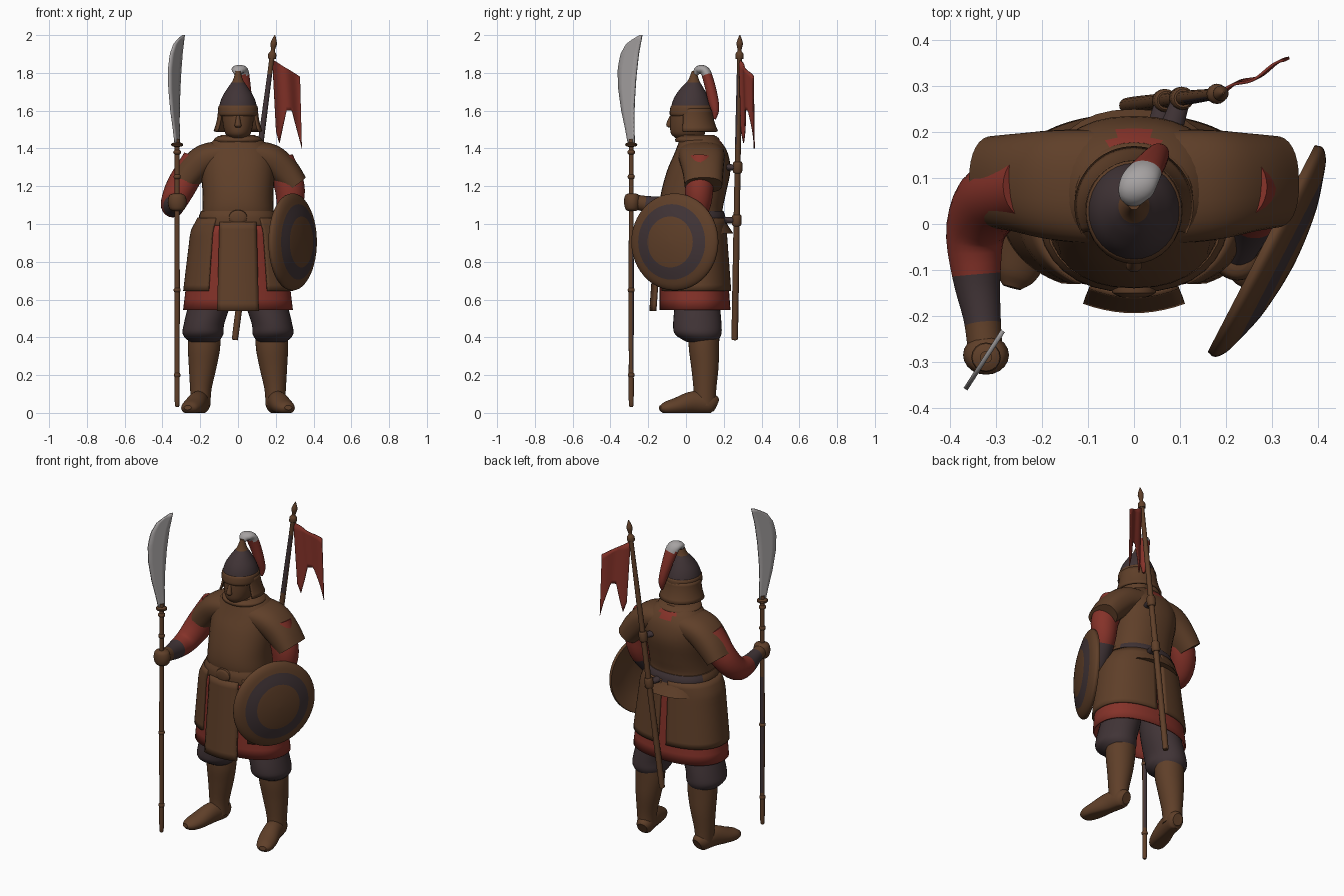
import bpy, bmesh, math
from mathutils import Vector as V

def mat(name, c):
    m = bpy.data.materials.new(name)
    m.diffuse_color = (*c, 1)
    return m

BROWN = mat("leather_brown", (0.115, 0.05, 0.022))
DARK = mat("dark_iron", (0.052, 0.034, 0.037))
RED = mat("red_cloth", (0.235, 0.032, 0.022))
STEEL = mat("pale_steel", (0.38, 0.36, 0.36))

def finish(name, bm, mats, rule=None, thick=0):
    bmesh.ops.recalc_face_normals(bm, faces=bm.faces)
    me = bpy.data.meshes.new(name)
    if rule:
        for f in bm.faces:
            f.material_index = rule(f.calc_center_median(), f.normal)
    bm.to_mesh(me)
    bm.free()
    for m in mats:
        me.materials.append(m)
    ob = bpy.data.objects.new(name, me)
    bpy.context.collection.objects.link(ob)
    if thick:
        s = ob.modifiers.new("thickness", 'SOLIDIFY')
        s.thickness, s.offset = thick, 0
    return ob

def spline(pts, steps):
    # Catmull-Rom through tuples of any length
    out, n = [], len(pts)
    for i in range(n - 1):
        p0, p1, p2, p3 = (pts[max(0, min(n - 1, i + k))] for k in (-1, 0, 1, 2))
        for s in range(steps):
            t = s / steps
            out.append([0.5 * (2*b + (c-a)*t + (2*a-5*b+4*c-d)*t*t + (3*b-a-3*c+d)*t**3)
                        for a, b, c, d in zip(p0, p1, p2, p3)])
    return out + [list(pts[-1])]

def loft(name, pts, mats, rule=None, axis=None, side=(1, 0, 0), sq=2, steps=4, n=32, floor=False):
    # elliptical rings (x, y, z, ra, rb) swept along a path
    P = spline(pts, steps)
    bm, rings = bmesh.new(), []
    for i, p in enumerate(P):
        a, b = P[max(0, i - 1)], P[min(len(P) - 1, i + 1)]
        t = V(axis) if axis else V(b[:3]) - V(a[:3])
        t.normalize()
        u = V(side)
        u = (u - t * u.dot(t)).normalized()
        w = t.cross(u)
        ring = []
        for k in range(n):
            an = 2 * math.pi * k / n
            c, s = (math.copysign(abs(q) ** (2 / sq), q) for q in (math.cos(an), math.sin(an)))
            co = V(p[:3]) + u * c * max(p[3], .001) + w * s * max(p[4], .001)
            if floor:
                co.z = max(co.z, 0)
            ring.append(bm.verts.new(co))
        rings.append(ring)
    for r, q in zip(rings, rings[1:]):
        for k in range(n):
            bm.faces.new((r[k], r[(k+1) % n], q[(k+1) % n], q[k]))
    bm.faces.new(rings[0])
    bm.faces.new(rings[-1])
    return finish(name, bm, mats, rule)

def sheet(name, f, nu, nv, thick, mats, rule=None):
    # thickened surface from f(u, v)
    bm = bmesh.new()
    g = [[bm.verts.new(f(i / nu, j / nv)) for j in range(nv + 1)] for i in range(nu + 1)]
    for i in range(nu):
        for j in range(nv):
            bm.faces.new((g[i][j], g[i+1][j], g[i+1][j+1], g[i][j+1]))
    return finish(name, bm, mats, rule, thick)

def lerp(tab, x):
    for (x0, y0), (x1, y1) in zip(tab, tab[1:]):
        if x <= x1:
            return y0 + (y1 - y0) * (x - x0) / (x1 - x0)
    return tab[-1][1]

UP = (0, 0, 1)

# torso armour, with a red patch at the nape
loft("torso", [(0, .08, .95, .19, .17), (0, .03, 1.05, .19, .165), (0, .037, 1.15, .187, .172),
     (0, .067, 1.28, .195, .168), (0, .08, 1.37, .19, .143), (0, .075, 1.43, .145, .115),
     (0, .06, 1.47, .09, .09)], [BROWN, RED],
     lambda c, n: int(1.41 < c.z < 1.455 and abs(c.x) < .05 and c.y > .1), UP, sq=2.3)
loft("collar", [(0, .06, 1.435, .125, .115), (0, .06, 1.45, .127, .117), (0, .06, 1.465, .105, .1)],
     [BROWN], axis=UP)
# belt and buckle
loft("belt", [(0, .03, .985, .195, .17), (0, .03, 1.0, .207, .178), (0, .03, 1.04, .207, .178),
     (0, .03, 1.07, .195, .168)], [BROWN, DARK], lambda c, n: int(c.y > .1), UP, sq=2.3)
loft("buckle", [(0, -.13, 1.035, .05, .04), (0, -.15, 1.035, .047, .038), (0, -.158, 1.035, .03, .025)],
     [BROWN], axis=(0, -1, 0), steps=2)

# skirts
def skirt(a, z, off=0):
    t = (1.02 - z) / .47
    k = min(1, .86 + .14 * (1.04 - z) / .08)
    rx, y0, y1 = (.228 + .057 * t) * k + off, -.135 - off, .195 + .035 * t + off
    c, s = (math.copysign(abs(q) ** .87, q) for q in (math.cos(a), math.sin(a)))
    return V((rx * s, (y0 + y1) / 2 - (y1 - y0) / 2 * c, z))

sheet("red_underskirt", lambda u, v: skirt(u * 2 * math.pi, 1.0 - .455 * v), 64, 8, .01, [RED])
for s, nm in ((-1, "right"), (1, "left")):
    sheet(nm + "_skirt_panel", lambda u, v: skirt(s * math.radians(30 + 146 * u), 1.03 - .385 * v, .009),
          40, 12, .016, [BROWN])
sheet("front_apron", lambda u, v: V(((u * 2 - 1) * (.095 + .013 * v),
      -.152 - .033 * v + .02 * (u * 2 - 1) ** 2, 1.01 - .47 * v)), 10, 12, .018, [BROWN])

for s, nm in ((-1, "right"), (1, "left")):
    # breeches, boots and feet
    loft(nm + "_breeches", [(s*.12, .06, .72, .1, .12), (s*.15, .06, .58, .11, .12), (s*.18, .06, .47, .107, .128),
         (s*.185, .065, .415, .107, .122), (s*.18, .085, .375, .075, .08)], [DARK], axis=UP)
    loft(nm + "_boot", [(s*.178, .095, .42, .085, .082), (s*.18, .095, .34, .085, .08), (s*.187, .1, .24, .073, .072),
         (s*.197, .1, .12, .056, .06), (s*.197, .098, .04, .052, .06)], [BROWN], axis=UP)
    loft(nm + "_foot", [(s*.188, .16, .04, .03, .035), (s*.193, .13, .05, .048, .055), (s*.212, .04, .055, .052, .06),
         (s*.238, -.05, .035, .056, .045), (s*.258, -.11, .026, .045, .032), (s*.266, -.138, .028, .02, .012)],
         [BROWN], side=(1, .25 * s, 0), floor=True)
    # shoulder guards
    loft(nm + "_shoulder_guard", [(s*.07, .08, 1.37, .125, .07), (s*.17, .085, 1.345, .12, .08),
         (s*.245, .09, 1.28, .108, .08), (s*.305, .092, 1.205, .1, .068)], [BROWN], side=(0, 1, 0), sq=2.4)

# arms and hands
loft("right_arm", [(-.22, .08, 1.34, .075, .075), (-.3, .06, 1.2, .08, .078), (-.343, -.01, 1.11, .066, .068),
     (-.343, -.11, 1.095, .053, .055), (-.331, -.2, 1.105, .041, .043), (-.325, -.26, 1.115, .038, .04)],
     [RED, DARK, BROWN], lambda c, n: 0 if c.y > -.105 else 1 if c.y > -.215 else 2, side=(1, 0, .3))
loft("left_arm", [(.22, .08, 1.34, .075, .075), (.272, .07, 1.2, .08, .076), (.272, .06, 1.09, .068, .066),
     (.25, .0, .98, .052, .052), (.225, -.06, .91, .04, .04)],
     [RED, DARK, BROWN], lambda c, n: 0 if c.z > 1.03 else 1 if c.z > .93 else 2, side=(1, 0, .3))
for nm, x, y, z in (("right_hand", -.322, -.285, 1.115), ("left_hand", .225, -.08, .89)):
    loft(nm, [(x, y, z - .047, .02, .02), (x, y, z - .035, .04, .036), (x, y, z, .05, .043),
         (x, y, z + .035, .042, .038), (x, y, z + .047, .02, .02)], [BROWN], axis=UP, n=20)

# head
loft("head", [(0, .05, 1.42, .06, .06), (0, .02, 1.455, .05, .075), (0, .01, 1.48, .068, .09),
     (0, .01, 1.53, .08, .094), (0, .015, 1.6, .085, .095)], [BROWN], axis=UP)
loft("nose", [(0, -.07, 1.575, .01, .015), (0, -.085, 1.54, .014, .016), (0, -.09, 1.52, .018, .014),
     (0, -.08, 1.51, .01, .01)], [BROWN], axis=UP, n=12)
# helmet, brow band and neck guard
loft("helmet", [(0, .028, 1.58, .1, .105), (0, .028, 1.62, .1, .106), (0, .028, 1.67, .085, .09),
     (0, .033, 1.72, .055, .06), (0, .04, 1.76, .028, .03), (0, .043, 1.81, .012, .012)],
     [DARK, BROWN], lambda c, n: int(c.z > 1.75), UP)
loft("brow_band", [(0, .028, 1.572, .1, .108), (0, .026, 1.585, .105, .113), (0, .028, 1.62, .104, .11),
     (0, .028, 1.63, .095, .1)], [BROWN], axis=UP)
def guard(u, v):
    a, r = math.radians(62 + 236 * u), .1 + .024 * v * v
    return V((r * math.sin(a), .032 + .008 * v - r * math.cos(a), 1.61 - .12 * v))
sheet("neck_guard", guard, 40, 6, .012, [BROWN])
# plume
loft("plume", [(0, .045, 1.785, .012, .012), (.0, .065, 1.815, .035, .022), (.015, .1, 1.81, .04, .026),
     (.03, .122, 1.75, .035, .028), (.047, .143, 1.66, .027, .028), (.056, .155, 1.6, .02, .02),
     (.058, .152, 1.555, .006, .006)], [RED, STEEL], lambda c, n: int(c.z > 1.79))

# round shield, turned outward
N = V((.888, -.46, 0))
O = V((.29, -.06, .905))
prof = [(.004, .045), (.13, .033), (.24, -.012), (.255, -.008), (.255, .006), (.235, .022), (.2, .034),
        (.135, .052), (.06, .062), (.004, .065)]
def ring_rule(c, n):
    d = c - O
    return int(.133 < (d - N * d.dot(N)).length < .2 and n.dot(N) > 0)
loft("shield", [(*(O + N * h), r, r) for r, h in prof], [BROWN, DARK], ring_rule, N, (0, 0, 1), steps=3, n=48)

# polearm: shaft, collars and curved blade
PX, PY = -.322, -.29
loft("polearm_shaft", [(PX, PY, z, r, r) for z, r in ((.035, .004), (.06, .013), (.3, .013), (.62, .014), (.95, .013),
     (1.45, .013))], [BROWN, DARK], lambda c, n: int(n.y > .3 and .2 < c.z < .95), UP, n=16)
for z, r in ((1.42, .03), (1.38, .02), (1.25, .018), (.65, .018), (.2, .017)):
    loft("polearm_collar", [(PX, PY, z - .012, .012, .012), (PX, PY, z - .006, r, r), (PX, PY, z + .006, r, r),
         (PX, PY, z + .012, .012, .012)], [BROWN], axis=UP, n=16, steps=2)
edge = [(1.43, -.02), (1.5, -.035), (1.6, -.06), (1.72, -.08), (1.82, -.083), (1.9, -.065), (1.96, -.025), (2, .055)]
spine = [(1.43, .02), (1.55, .017), (1.65, .02), (1.78, .03), (1.9, .046), (2, .068)]
def blade(u, v):
    z = 1.43 + .57 * v
    w = lerp(edge, z) * (1 - u) + lerp(spine, z) * u
    return V((PX + .54 * w, PY + .84 * w, z))
sheet("blade", blade, 4, 24, .01, [STEEL])

# leaning banner pole, finial, brackets and swallow-tailed flag
def pole(z, r):
    t = (z - .4) / 1.6
    return (-.015 + .21 * t, .258 + .027 * t, z, r, r)
loft("banner_pole", [pole(z, r) for z, r in ((.4, .012), (.42, .017), (.8, .017), (1.2, .016), (1.5, .015),
     (1.86, .013), (1.875, .021), (1.9, .021), (1.915, .011), (1.93, .012), (1.955, .017), (1.98, .01), (2, .002))],
     [BROWN, DARK], lambda c, n: int(1.45 < c.z < 1.78 and n.y < -.2), n=16)
for z in (1.02, 1.3):
    p = pole(z, 0)
    loft("pole_bracket", [pole(z - .03, .02), pole(z - .02, .025), pole(z + .02, .025), pole(z + .03, .02)],
         [BROWN], n=16, steps=2)
    loft("bracket_arm", [(p[0] * .6, .15, z, .03, .02), (p[0], p[1], z, .02, .015)], [DARK], n=12)
tails = [(0, 1.49), (.12, 1.43), (.4, 1.6), (.62, 1.6), (1, 1.4)]
def flag(u, v):
    top = 1.87 - .09 * u
    x = .183 + .145 * u + .02 * v * (1 - .5 * u)
    return V((x, .285 + .5 * (x - .19) + .006 * math.sin(9 * u), top + (lerp(tails, u) - top) * v))
sheet("flag", flag, 25, 10, .006, [RED])

# smooth shading with crisp edges
for ob in bpy.context.scene.objects:
    ob.select_set(True)
    bpy.context.view_layer.objects.active = ob
bpy.ops.object.shade_smooth_by_angle(angle=math.radians(40))
